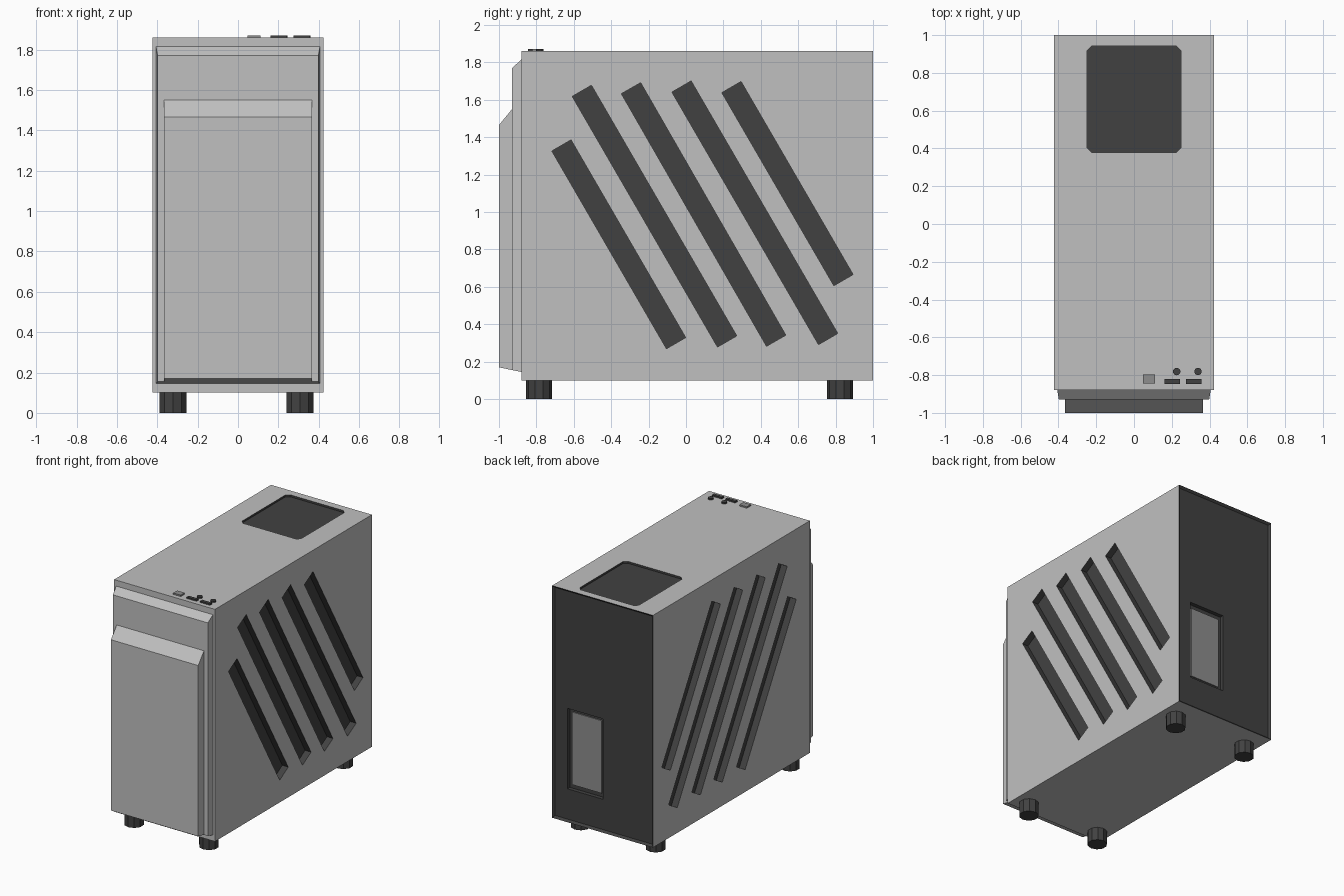
import bpy, bmesh, math
from mathutils import Matrix, Vector

if "Cube" in bpy.data.objects:
    bpy.data.objects.remove(bpy.data.objects["Cube"])


def material(name, v):
    m = bpy.data.materials.new(name)
    m.diffuse_color = (v, v, v, 1)
    m.use_nodes = True
    m.node_tree.nodes["Principled BSDF"].inputs["Base Color"].default_value = m.diffuse_color
    return m


GREY = material("case grey", 0.53)
DARK = material("dark plastic", 0.053)
MID = material("mid grey metal", 0.27)


def finish(name, bm, *mats):
    bmesh.ops.recalc_face_normals(bm, faces=bm.faces)
    me = bpy.data.meshes.new(name)
    bm.to_mesh(me)
    bm.free()
    for m in mats:
        me.materials.append(m)
    ob = bpy.data.objects.new(name, me)
    bpy.context.collection.objects.link(ob)
    return ob


def add_box(bm, lo, hi):
    lo, hi = Vector(lo), Vector(hi)
    mat = Matrix.Translation((lo + hi) / 2) @ Matrix.Diagonal((*(hi - lo), 1))
    return bmesh.ops.create_cube(bm, size=1, matrix=mat)["verts"]


def box(name, lo, hi, mat):
    bm = bmesh.new()
    add_box(bm, lo, hi)
    return finish(name, bm, mat)


def cylinder(name, x, y, z0, z1, r, sides, mat):
    bm = bmesh.new()
    bmesh.ops.create_cone(bm, cap_ends=True, segments=sides, radius1=r, radius2=r, depth=z1 - z0,
                          matrix=Matrix.Translation((x, y, (z0 + z1) / 2)))
    return finish(name, bm, mat)


def front_panel(name, y0, back, y1, front):
    # Each rectangle is (half width, bottom, top)
    bm = bmesh.new()
    rings = []
    for y, (w, b, t) in ((y0, back), (y1, front)):
        rings.append([bm.verts.new((x, y, z)) for x, z in ((-w, b), (w, b), (w, t), (-w, t))])
    a, c = rings
    bm.faces.new(a)
    bm.faces.new(c)
    for i in range(4):
        j = (i + 1) % 4
        bm.faces.new((a[i], a[j], c[j], c[i]))
    return finish(name, bm, GREY)


# Case body with a shallow framed recess at the back
W, Y0, Y1, Z0, Z1 = 0.423, -0.88, 1.0, 0.1, 1.86
bm = bmesh.new()
add_box(bm, (-W, Y0, Z0), (W, Y1, Z1))
bm.normal_update()
rear = [f for f in bm.faces if f.normal.y > 0.9]
bmesh.ops.inset_region(bm, faces=rear, thickness=0.022)
for v in rear[0].verts:
    v.co.y -= 0.015
body = finish("case_body", bm, GREY, DARK)

# Cutters: diagonal side slots, top vent and rear window pocket
SLOT_WIDTH, DEPTH = 0.119, 0.05
slots = [((-0.666, 1.356), (-0.053, 0.299)),
         ((-0.557, 1.648), (0.220, 0.308)),
         ((-0.294, 1.662), (0.482, 0.312)),
         ((-0.024, 1.671), (0.760, 0.321)),
         ((0.243, 1.668), (0.842, 0.636))]
bm = bmesh.new()
for side in (-1, 1):
    for (ya, za), (yb, zb) in slots:
        length = math.hypot(yb - ya, zb - za)
        mat = (Matrix.Translation((side * W, (ya + yb) / 2, (za + zb) / 2))
               @ Matrix.Rotation(math.atan2(zb - za, yb - ya), 4, 'X')
               @ Matrix.Diagonal((2 * DEPTH, length, SLOT_WIDTH, 1)))
        bmesh.ops.create_cube(bm, size=1, matrix=mat)
vent = add_box(bm, (-0.248, 0.378, Z1 - 0.015), (0.248, 0.943, Z1 + 0.05))
corners = [e for e in {e for v in vent for e in v.link_edges}
           if abs(e.verts[0].co.z - e.verts[1].co.z) > 0.01]
bmesh.ops.bevel(bm, geom=corners, offset=0.025, segments=1, affect='EDGES')
add_box(bm, (0.008, 0.955, 0.345), (0.305, 1.05, 0.955))
cutter = finish("recess_cutter", bm, DARK)
cutter.hide_render = True

mod = body.modifiers.new("recesses", 'BOOLEAN')
mod.operation = 'DIFFERENCE'
mod.solver = 'EXACT'
mod.object = cutter
bpy.context.view_layer.update()
cut = bpy.data.meshes.new_from_object(body.evaluated_get(bpy.context.evaluated_depsgraph_get()))
body.modifiers.clear()
body.data = cut
bpy.data.objects.remove(cutter)

# Everything except the outer shell (recesses and rear) is dark
cut.materials.clear()
cut.materials.append(GREY)
cut.materials.append(DARK)
for p in cut.polygons:
    c, e = p.center, 1e-3
    shell = (abs(abs(c.x) - W) < e or abs(c.y - Y0) < e
             or abs(c.z - Z0) < e or abs(c.z - Z1) < e)
    p.material_index = 0 if shell else 1

# Rear connector plate in its pocket
box("rear_connector_plate", (0.033, 0.95, 0.375), (0.28, 0.963, 0.925), MID)

# Stepped front panels
front_panel("front_panel_base", Y0, (0.406, 0.145, 1.815), -0.93, (0.398, 0.155, 1.77))
front_panel("front_door", -0.93, (0.366, 0.155, 1.55), -1.0, (0.366, 0.17, 1.465))

# Controls and ports on the top edge
TOP = Z1 + 0.011
box("power_button", (0.048, -0.845, Z1 - 0.01), (0.111, -0.797, TOP), MID)
for i, x in enumerate((0.162, 0.275)):
    box(f"top_port_{i + 1}", (x, -0.846, Z1 - 0.01), (x + 0.082, -0.821, TOP), DARK)
for i, x in enumerate((0.226, 0.339)):
    cylinder(f"audio_jack_{i + 1}", x, -0.781, Z1 - 0.01, TOP, 0.02, 10, DARK)

# Ten-sided feet
for yname, y in (("front", -0.786), ("rear", 0.823)):
    for xname, x in (("left", -0.322), ("right", 0.307)):
        cylinder(f"{yname}_{xname}_foot", x, y, 0, Z0 + 0.005, 0.07, 10, DARK)
